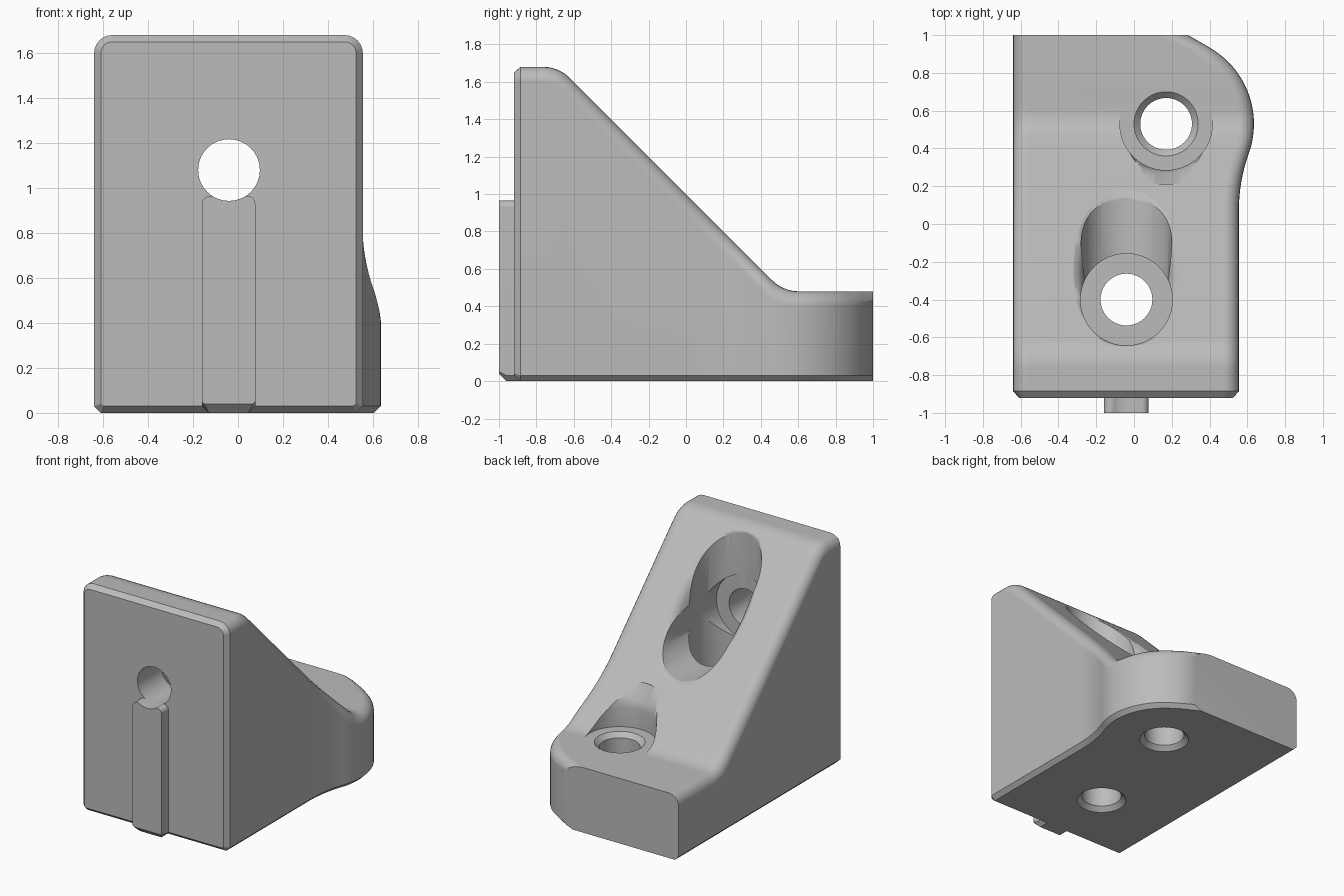
import bpy, bmesh, math
from mathutils import Matrix

if "Cube" in bpy.data.objects:
    bpy.data.objects.remove(bpy.data.objects["Cube"])

grey = bpy.data.materials.new("grey")
grey.diffuse_color = (0.5, 0.5, 0.5, 1)
grey.use_nodes = True
grey.node_tree.nodes["Principled BSDF"].inputs["Base Color"].default_value = grey.diffuse_color


def make_object(name, bm):
    bmesh.ops.recalc_face_normals(bm, faces=bm.faces)
    mesh = bpy.data.meshes.new(name)
    bm.to_mesh(mesh)
    bm.free()
    ob = bpy.data.objects.new(name, mesh)
    bpy.context.collection.objects.link(ob)
    mesh.materials.append(grey)
    return ob


def loft(name, rings):
    """Skin a list of equal-length closed rings of 3D points, capping both ends."""
    bm = bmesh.new()
    vs = [[bm.verts.new(p) for p in ring] for ring in rings]
    n = len(vs[0])
    for a, b in zip(vs, vs[1:]):
        for i in range(n):
            j = (i + 1) % n
            bm.faces.new((a[i], a[j], b[j], b[i]))
    bm.faces.new(vs[0])
    bm.faces.new(vs[-1])
    return make_object(name, bm)


def lathe(name, profile, loc, along_y=False, seg=64):
    """Cylinder-like cutter from (radius, height) pairs, standing on z or lying on y."""
    rings = [[(r * math.cos(t), r * math.sin(t), h)
              for t in (2 * math.pi * i / seg for i in range(seg))] for r, h in profile]
    ob = loft(name, rings)
    rot = Matrix.Rotation(-math.pi / 2, 4, 'X') if along_y else Matrix()
    ob.data.transform(Matrix.Translation(loc) @ rot)
    return ob


def section(y, x0, x1, z0, z1, r, c, kx=1, sz=1, seg=6):
    """Cross-section at y: chamfered bottom corners, rounded top corners."""
    pts = [(x0 + c, z0), (x1 - c * kx, z0), (x1, z0 + c)]
    arc = [math.pi / 2 * i / seg for i in range(seg + 1)]
    pts += [(x1 - r * kx * (1 - math.cos(t)), z1 - r * sz * (1 - math.sin(t))) for t in arc]
    pts += [(x0 + r * (1 - math.cos(t)), z1 - r * sz * (1 - math.sin(t))) for t in reversed(arc)]
    pts.append((x0, z0 + c))
    return [(x, y, z) for x, z in pts]


def height(y):
    """Side profile: flat top, 45 degree slope, flat foot, with blended corners."""
    if y < -0.763:
        return 1.68
    if y < -0.6216:
        return 1.48 + math.sqrt(0.04 - (y + 0.763) ** 2)
    if y < 0.4616:
        return 1 - y
    if y < 0.603:
        return 0.68 - math.sqrt(0.04 - (y - 0.603) ** 2)
    return 0.48


def right_edge(y):
    """Plan outline on the right: straight, hollow blend, round lobe, straight cut."""
    if y < 0.07:
        return 0.555
    if y < 0.373:
        return 1.455 - math.sqrt(0.81 - (y - 0.07) ** 2)
    if y < 0.933:
        return 0.17 + math.sqrt(0.465 ** 2 - (y - 0.53) ** 2)
    return 0.4025 - (y - 0.933) * 1.732


def stretch(f, y):
    e = 0.0005
    return math.hypot(1, (f(y + e) - f(y - e)) / (2 * e))


def span(a, b, n):
    return [a + (b - a) * i / n for i in range(n)]


# Bracket body
stations = ([-0.885] + span(-0.763, -0.6216, 6) + [-0.6216] + span(0.07, 0.373, 8)
            + span(0.373, 0.4616, 3) + span(0.4616, 0.603, 7)
            + span(0.603, 0.933, 14) + [0.933, 1.0])
rings = [section(-0.92, -0.61, 0.525, 0.03, 1.65, 0.05, 0.01)]
rings += [section(y, -0.64, right_edge(y), 0, height(y), 0.08, 0.03,
                  stretch(right_edge, y), stretch(height, y)) for y in stations]
body = loft("bracket_body", rings)

# Locating rib on the front face
rib = loft("front_rib", [section(y, -0.16, 0.077, z0, 0.965, 0.035, c)
                         for y, z0, c in ((-1, 0.04, 0.01), (-0.96, 0, 0.03), (-0.88, 0, 0.03))])

# Blended mouth of the screw recess, sunk square to the slope
mouth_rings = []
for d, a, b in ((-0.05, 0.60, 0.285), (0.0, 0.59, 0.28), (0.012, 0.555, 0.257), (0.035, 0.525, 0.239),
                (0.07, 0.49, 0.225), (0.2, 0.355, 0.175)):
    ring = []
    for i in range(64):
        t = 2 * math.pi * i / 64
        ct, st = math.cos(t), math.sin(t)
        x = b * math.copysign(abs(ct) ** 0.85, ct)
        s = a * math.copysign(abs(st) ** 0.95, st)
        q = math.sqrt(0.5)
        ring.append((-0.04 + x, -0.24 + (s - d) * q, 1.24 - (s + d) * q))
    mouth_rings.append(ring)

# Cutters
R = 0.137
front_hole = lathe("front_hole_cutter", [(R, -1.2), (R, 0.0)], (-0.04, 0, 1.08), True)
cutters = [
    loft("recess_mouth_cutter", mouth_rings),
    lathe("front_bore_cutter", [(0.24, -0.64), (0.24, 0.6)], (-0.04, 0, 1.08), True),
    lathe("base_bore_cutter", [(0.243, 0.48), (0.243, 1.9)], (-0.04, -0.4, 0)),
    lathe("base_hole_cutter", [(0.18, -0.01), (R, 0.033), (R, 0.9)], (-0.04, -0.4, 0)),
    lathe("foot_clearance_cutter", [(0.245, 0.4801), (0.245, 0.62), (0.26, 0.68), (0.32, 0.78),
                                    (0.32, 1.0)], (0.17, 0.53, 0)),
    lathe("foot_hole_cutter", [(0.18, -0.01), (R, 0.033), (R, 0.447), (0.18, 0.49)],
          (0.17, 0.53, 0)),
    front_hole,
]


def cut(ob, tools):
    for tool in tools:
        m = ob.modifiers.new("cut", 'BOOLEAN')
        m.operation = 'DIFFERENCE'
        m.solver = 'EXACT'
        m.object = tool
    dg = bpy.context.evaluated_depsgraph_get()
    mesh = bpy.data.meshes.new_from_object(ob.evaluated_get(dg))
    ob.modifiers.clear()
    ob.data = mesh


cut(body, cutters)
cut(rib, [front_hole])
for c in cutters:
    bpy.data.objects.remove(c)

# Smooth the blends, keep the machined edges crisp
for ob in (body, rib):
    bpy.ops.object.select_all(action='DESELECT')
    ob.select_set(True)
    bpy.context.view_layer.objects.active = ob
    bpy.ops.object.shade_smooth_by_angle(angle=math.radians(32))
    w = ob.modifiers.new("weighted_normals", 'WEIGHTED_NORMAL')
    w.keep_sharp = True
